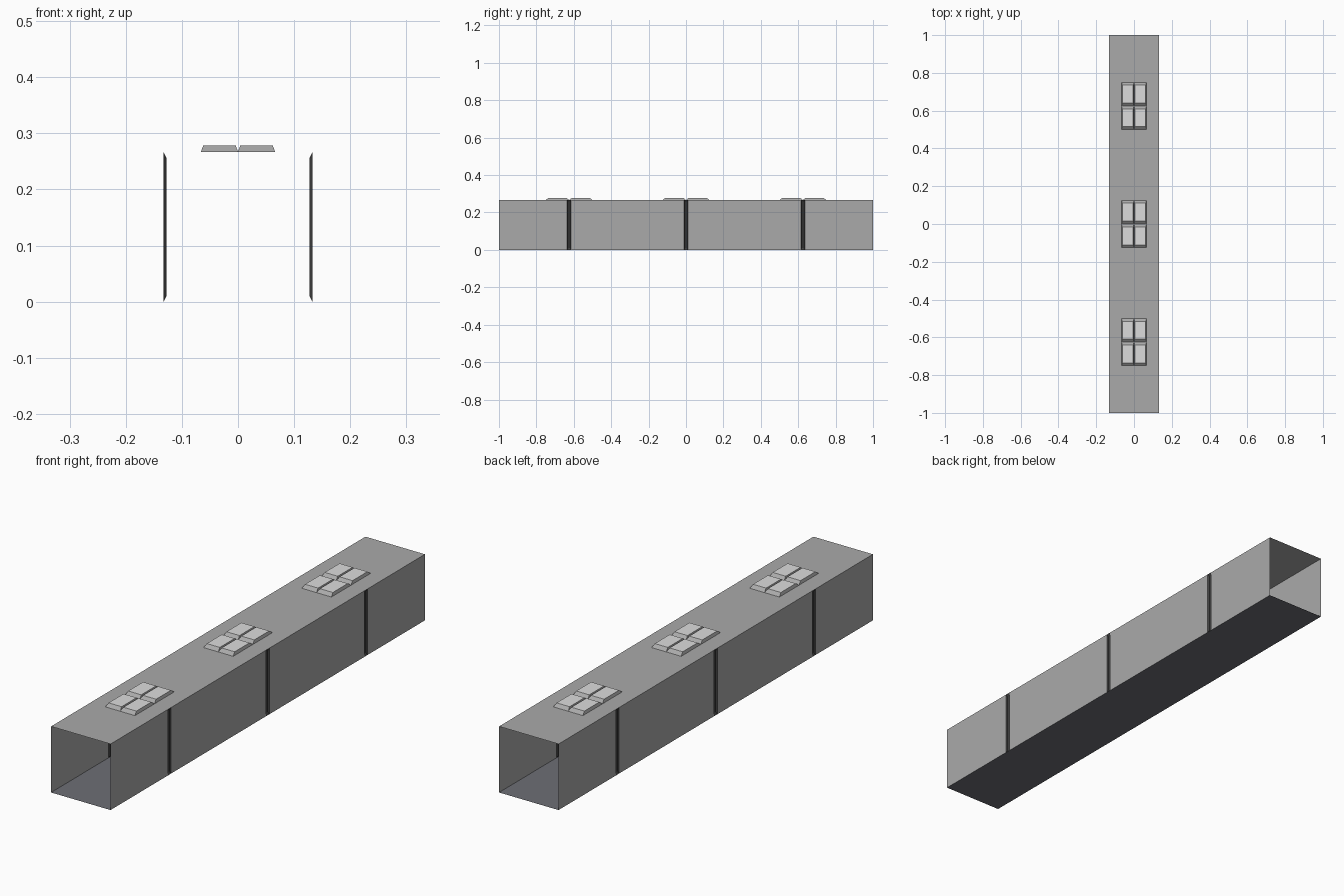
import bpy, bmesh
from mathutils import Vector

if "Cube" in bpy.data.objects:
    bpy.data.objects.remove(bpy.data.objects["Cube"])

W, H, L = 0.1325, 0.266, 1.0       # half width, height, half length
STATIONS = (-0.625, 0.0, 0.625)    # lamp clusters and side grooves
GROOVE = 0.0107                    # groove half width


def material(name, r, g, b):
    m = bpy.data.materials.new(name)
    m.diffuse_color = (r, g, b, 1)
    m.use_nodes = True
    m.node_tree.nodes["Principled BSDF"].inputs["Base Color"].default_value = m.diffuse_color
    return m


grey = material("mid grey", 0.40, 0.40, 0.40)
light = material("light grey", 0.72, 0.72, 0.72)
dark = material("dark grey", 0.052, 0.052, 0.052)
slate = material("slate floor", 0.153, 0.157, 0.178)


def finish(name, bm, mats):
    me = bpy.data.meshes.new(name)
    bm.to_mesh(me)
    bm.free()
    for m in mats:
        me.materials.append(m)
    ob = bpy.data.objects.new(name, me)
    bpy.context.collection.objects.link(ob)
    return ob


def rect(bm, origin, u, v):
    """Flat rectangle with its normal along u x v."""
    o, u, v = Vector(origin), Vector(u), Vector(v)
    return bm.faces.new([bm.verts.new(p) for p in (o, o + u, o + u + v, o + v)])


def raised_panel(bm, origin, u, v, inset_u, inset_v, offset, cap_mat=0):
    """Open frustum: a rectangle whose inset cap is offset along its normal."""
    u, v = Vector(u), Vector(v)
    un, vn = u.normalized(), v.normalized()
    n = un.cross(vn)
    base = rect(bm, origin, u, v)
    ring = list(base.verts)
    signs = ((1, 1), (-1, 1), (-1, -1), (1, -1))
    top = [bm.verts.new(p.co + un * inset_u * a + vn * inset_v * b + n * offset)
           for p, (a, b) in zip(ring, signs)]
    bm.faces.remove(base)
    for i in range(4):
        j = (i + 1) % 4
        bm.faces.new((ring[i], ring[j], top[j], top[i]))
    bm.faces.new(top).material_index = cap_mat


# ceiling and floor sheets
bm = bmesh.new()
rect(bm, (-W, -L, H), (2 * W, 0, 0), (0, 2 * L, 0))
finish("ceiling_panel", bm, [grey])
bm = bmesh.new()
rect(bm, (-W, -L, 0), (0, 2 * L, 0), (2 * W, 0, 0))
finish("floor_panel", bm, [slate])

# side walls, split by shallow dark grooves
for side, name in ((1, "right"), (-1, "left")):
    def span(y0, y1):
        a, b = (y0, y1) if side > 0 else (y1, y0)
        return (side * W, a, 0), (0, b - a, 0), (0, 0, H)

    cuts = [-L] + [s + d for s in STATIONS for d in (-GROOVE, GROOVE)] + [L]
    bm = bmesh.new()
    for y0, y1 in zip(cuts[::2], cuts[1::2]):
        rect(bm, *span(y0, y1))
    finish(name + "_wall", bm, [grey])
    bm = bmesh.new()
    for s in STATIONS:
        raised_panel(bm, *span(s - GROOVE, s + GROOVE), 0.005, 0.01, -0.005)
    finish(name + "_wall_grooves", bm, [dark])

# clusters of four bevelled light panels on the roof
for k, s in enumerate(STATIONS):
    bm = bmesh.new()
    for x in (-0.066, 0.0):
        for y in (s - 0.125, s):
            raised_panel(bm, (x, y, H + 0.001), (0.066, 0, 0), (0, 0.125, 0),
                         0.004, 0.015, 0.0115, cap_mat=1)
    finish("roof_light_cluster_%d" % (k + 1), bm, [grey, light])
